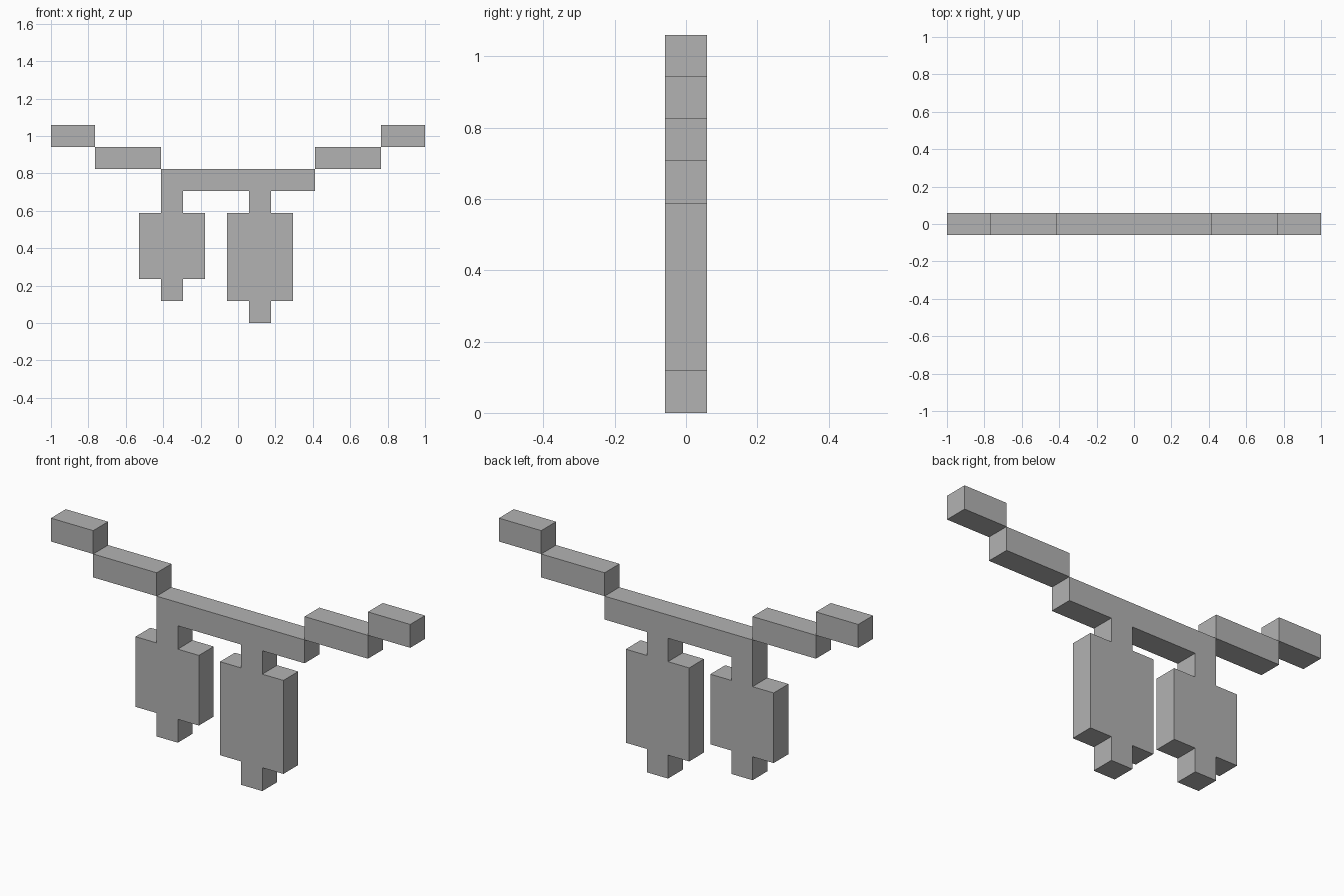
import bpy
import bmesh

cube = bpy.data.objects.get("Cube")
if cube:
    bpy.data.objects.remove(cube, do_unlink=True)

U = 2 / 17          # one grid block
HALF_DEPTH = U / 2

grey = bpy.data.materials.new("plain grey")
grey.use_nodes = True
colour = (0.45, 0.45, 0.45, 1)
grey.diffuse_color = colour
grey.node_tree.nodes["Principled BSDF"].inputs["Base Color"].default_value = colour


def slab(name, outline):
    """Extrude an outline of (x, z) block coordinates through the depth."""
    bm = bmesh.new()
    face = bm.faces.new([bm.verts.new((x * U, -HALF_DEPTH, z * U)) for x, z in outline])
    extruded = bmesh.ops.extrude_face_region(bm, geom=[face])["geom"]
    verts = [v for v in extruded if isinstance(v, bmesh.types.BMVert)]
    bmesh.ops.translate(bm, verts=verts, vec=(0, 2 * HALF_DEPTH, 0))
    bmesh.ops.recalc_face_normals(bm, faces=bm.faces[:])
    mesh = bpy.data.meshes.new(name)
    bm.to_mesh(mesh)
    bm.free()
    mesh.materials.append(grey)
    obj = bpy.data.objects.new(name, mesh)
    bpy.context.collection.objects.link(obj)


def rectangle(x0, x1, z0, z1):
    return [(x0, z0), (x1, z0), (x1, z1), (x0, z1)]


def hanger(cx, bottom):
    """Outline of a hanging lantern: stem, wide body, tip; from -x side to +x side."""
    side = [(0.5, 6), (0.5, 5), (1.5, 5), (1.5, bottom + 1), (0.5, bottom + 1), (0.5, bottom)]
    return [(cx - w, z) for w, z in side] + [(cx + w, z) for w, z in reversed(side)]


# Central beam with its two hanging lanterns, in one outline.
# The first lantern's stem is flush with the end of the beam.
short_lantern = hanger(-3, 1)[1:]
long_lantern = hanger(1, 0)
slab("beam_with_lanterns",
     short_lantern + long_lantern + [(3.5, 6), (3.5, 7), (-3.5, 7)])

# Stepped arms rising on both sides
for side, sign in (("left", 1), ("right", -1)):
    for part, x0, x1, z in (("inner_arm", 3.5, 6.5, 7), ("outer_arm", 6.5, 8.5, 8)):
        slab(f"{side}_{part}", rectangle(sign * x0, sign * x1, z, z + 1))
